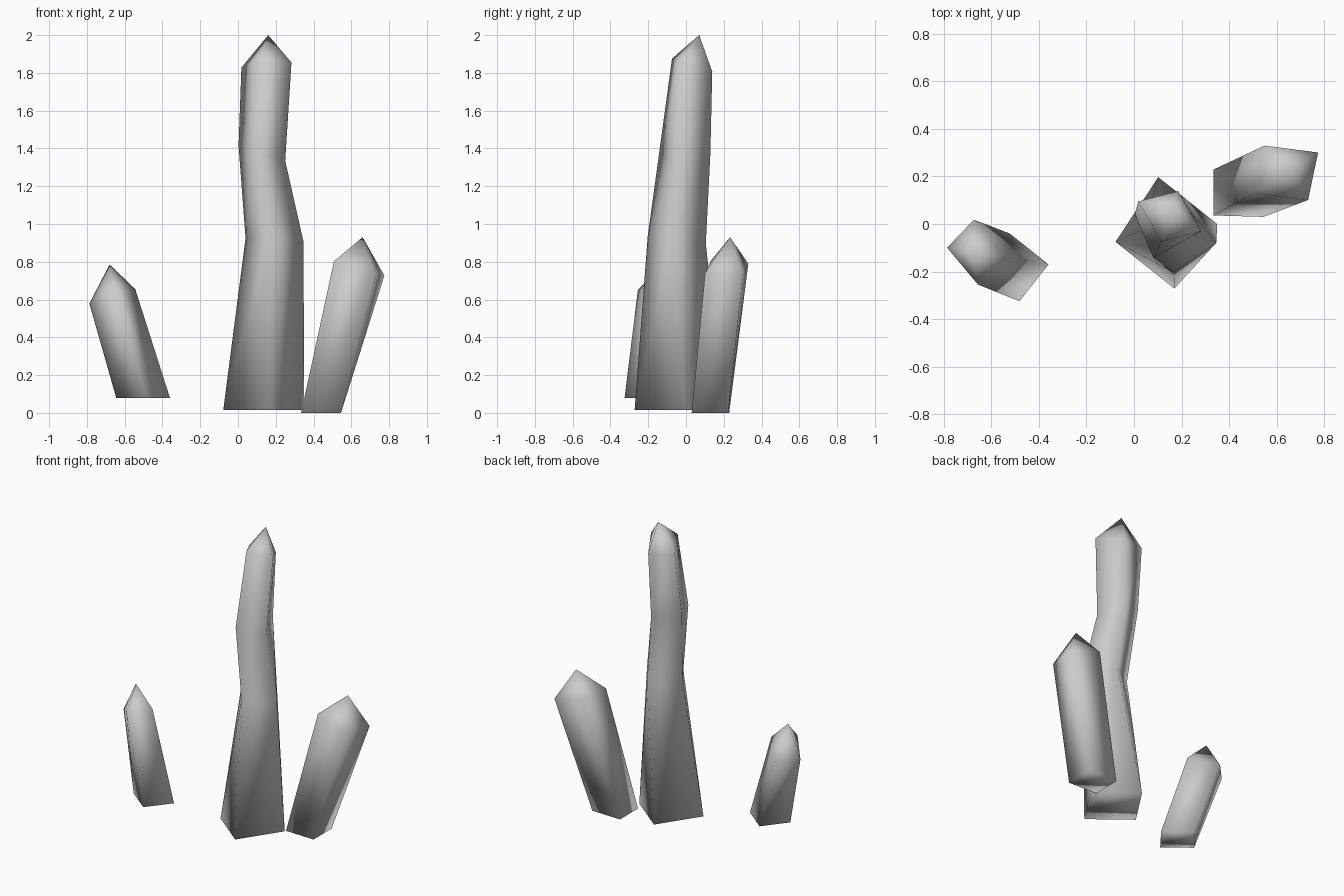
import bpy, bmesh
from mathutils import Vector

if "Cube" in bpy.data.objects:
    bpy.data.objects.remove(bpy.data.objects["Cube"])


def crystal(name, rings, tip):
    """Four-sided shard: each ring gives three neighbouring corners,
    the fourth completes the parallelogram; rings are lofted up to a tip."""
    bm = bmesh.new()
    loops = []
    for a, b, c in rings:
        a, b, c = Vector(a), Vector(b), Vector(c)
        loops.append([bm.verts.new(p) for p in (a, b, c, a + c - b)])
    apex = bm.verts.new(tip)
    bm.faces.new(loops[0][::-1])
    for lo, hi in zip(loops, loops[1:]):
        for i in range(4):
            j = (i + 1) % 4
            bm.faces.new((lo[i], lo[j], hi[j], hi[i]))
    for i in range(4):
        bm.faces.new((loops[-1][i], loops[-1][(i + 1) % 4], apex))
    bmesh.ops.recalc_face_normals(bm, faces=bm.faces)
    for f in bm.faces:
        f.smooth = True
    mesh = bpy.data.meshes.new(name)
    bm.to_mesh(mesh)
    bm.free()
    obj = bpy.data.objects.new(name, mesh)
    bpy.context.collection.objects.link(obj)
    return obj


# Tall twisted crystal in the middle (corners: left, front, right)
crystal("tall_crystal", [
    [(-0.078, -0.075, 0.015), (0.170, -0.272, 0.015), (0.350, 0.000, 0.015)],
    [(0.040, -0.020, 0.925), (0.168, -0.203, 0.932), (0.347, -0.078, 0.905)],
    [(0.003, 0.040, 1.415), (0.082, -0.142, 1.378), (0.250, -0.053, 1.335)],
    [(0.018, 0.095, 1.828), (0.115, -0.074, 1.876), (0.283, -0.030, 1.855)],
], (0.16, 0.07, 2.0))

# Medium crystal leaning right (corners: back left, front left, front right)
crystal("right_crystal", [
    [(0.334, 0.229, 0.0), (0.334, 0.036, 0.0), (0.545, 0.030, 0.0)],
    [(0.550, 0.330, 0.790), (0.508, 0.130, 0.803), (0.733, 0.101, 0.740)],
], (0.66, 0.233, 0.93))

# Small crystal leaning left (corners: left, front, right)
crystal("left_crystal", [
    [(-0.645, -0.195, 0.08), (-0.482, -0.325, 0.08), (-0.360, -0.170, 0.08)],
    [(-0.787, -0.100, 0.579), (-0.657, -0.255, 0.650), (-0.544, -0.137, 0.655)],
], (-0.68, -0.12, 0.785))
